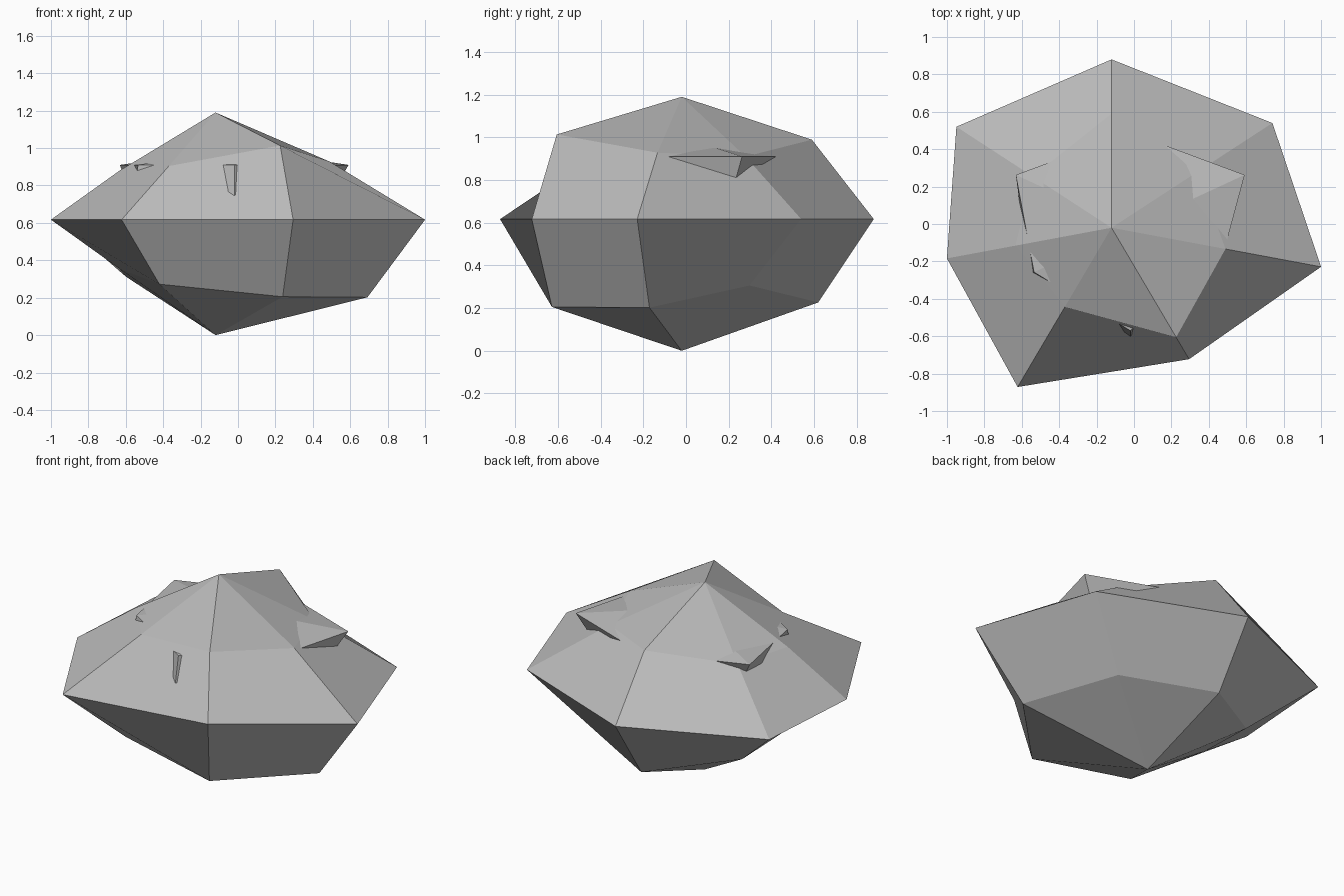
import bpy, bmesh
from math import sin, cos, pi

cube = bpy.data.objects.get("Cube")
if cube:
    bpy.data.objects.remove(cube, do_unlink=True)

stone = bpy.data.materials.new("stone_grey")
stone.use_nodes = True
grey = (0.5, 0.5, 0.5, 1)
stone.diffuse_color = grey
stone.node_tree.nodes["Principled BSDF"].inputs["Base Color"].default_value = grey
stone.node_tree.nodes["Principled BSDF"].inputs["Roughness"].default_value = 0.9


def make_rock(name, centre, stretch, top, bottom, rings):
    """Faceted rock: rings run top to bottom, each (middle height, height per radius, radii)."""
    bm = bmesh.new()
    cx, cy = centre
    n = len(rings[0][2])
    loops = []
    for z, slope, radii in rings:
        loop = []
        for k, r in enumerate(radii):
            a = pi / 2 + 2 * pi * k / n
            loop.append(bm.verts.new((cx + stretch * r * cos(a), cy + r * sin(a), z + slope * r)))
        loops.append(loop)
    apex = bm.verts.new((cx, cy, top))
    base = bm.verts.new((cx, cy, bottom))
    for k in range(n):
        j = (k + 1) % n
        bm.faces.new((apex, loops[0][k], loops[0][j]))
        for up, low in zip(loops, loops[1:]):
            bm.faces.new((up[k], low[k], low[j], up[j]))
        bm.faces.new((base, loops[-1][j], loops[-1][k]))
    mesh = bpy.data.meshes.new(name)
    bm.to_mesh(mesh)
    bm.free()
    mesh.materials.append(stone)
    ob = bpy.data.objects.new(name, mesh)
    bpy.context.collection.objects.link(ob)
    return ob


# Large boulder with seven sides
make_rock("main_boulder", (-0.12, -0.02), 1.225, 1.19, 0.0, [
    (0.617, 0.61, (0.61, 0.44, 0.43, 0.47, 0.65, 0.51, 0.48)),
    (0.617, 0.0, (0.90, 0.866, 0.737, 0.945, 0.78, 0.938, 0.898)),
    (0.617, -0.61, (0.64, 0.50, 0.43, 0.565, 0.675, 0.68, 0.51)),
])

# Smaller six-sided stone, mostly buried, whose corners break the surface
make_rock("embedded_stone", (-0.02, -0.02), 1.25, 1.0, 0.5, [
    (0.95, 0.0, (0.30, 0.30, 0.27, 0.30, 0.27, 0.32)),
    (0.91, 0.0, (0.51, 0.565, 0.475, 0.55, 0.44, 0.565)),
    (0.72, 0.0, (0.40, 0.46, 0.50, 0.585, 0.42, 0.46)),
])
